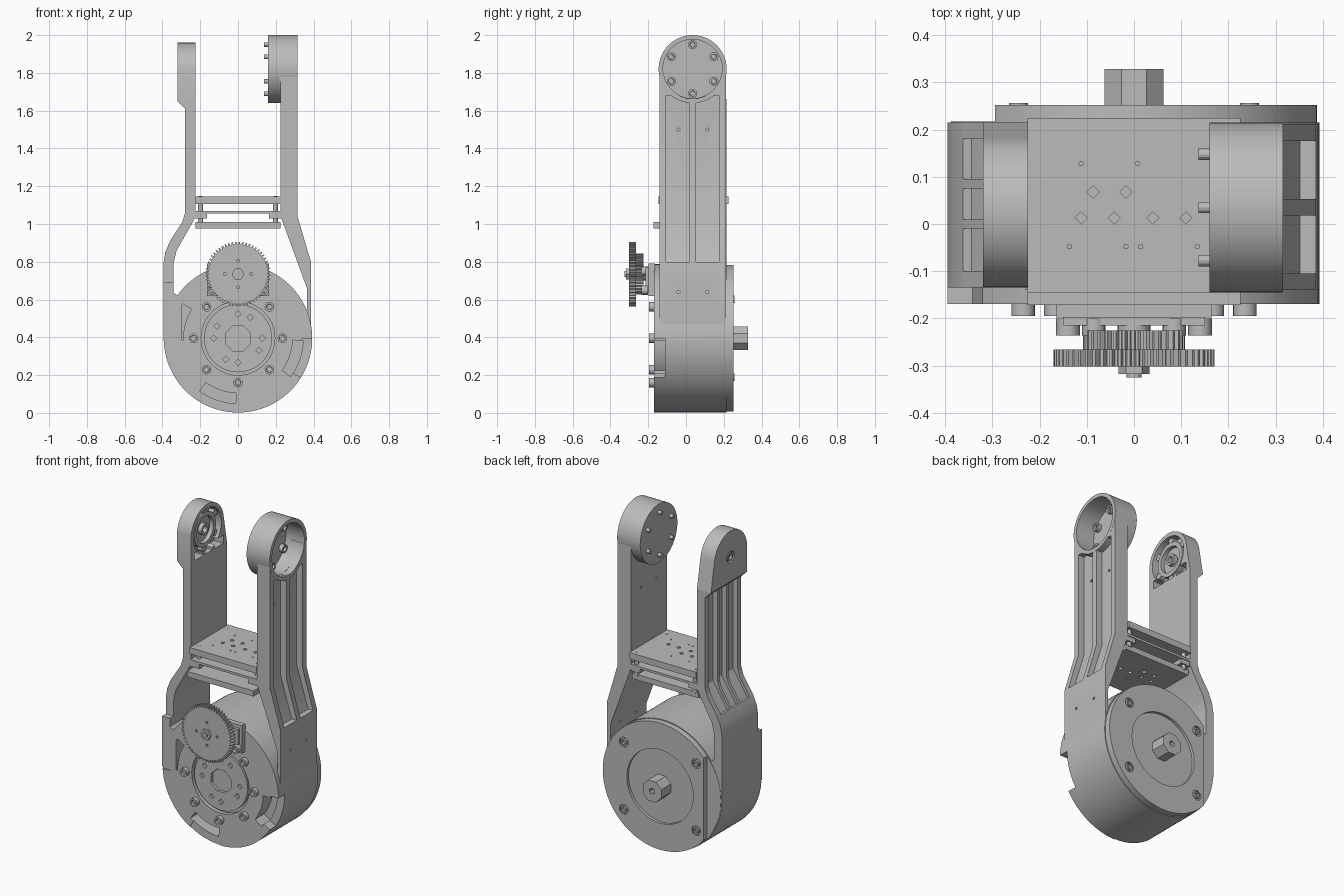
import bpy, bmesh
from math import sin, cos, pi, radians

cube = bpy.data.objects.get("Cube")
if cube:
    bpy.data.objects.remove(cube, do_unlink=True)

grey = bpy.data.materials.new("plain grey")
grey.use_nodes = True
grey.diffuse_color = (0.5, 0.5, 0.5, 1)
grey.node_tree.nodes["Principled BSDF"].inputs["Base Color"].default_value = (0.5, 0.5, 0.5, 1)

DRUM = (0, 0.395)      # drum axis in x, z
GEAR = (0, 0.735)      # gear axis in x, z
JOINT = (0.035, 1.82)  # right joint axis in y, z
PIVOT = (0.025, 1.80)  # left joint axis in y, z


def prism(name, pts, axis, a, b, socket=0):
    """Extrude a 2D outline along an axis from a to b; socket sinks the first cap."""
    place = {"x": lambda p, t: (t, p[0], p[1]),
             "y": lambda p, t: (p[0], t, p[1]),
             "z": lambda p, t: (p[0], p[1], t)}[axis]
    bm = bmesh.new()
    low = [bm.verts.new(place(p, a)) for p in pts]
    high = [bm.verts.new(place(p, b)) for p in pts]
    cap = bm.faces.new(low)
    bm.faces.new(high)
    for i in range(len(pts)):
        j = (i + 1) % len(pts)
        bm.faces.new((low[i], low[j], high[j], high[i]))
    bmesh.ops.recalc_face_normals(bm, faces=bm.faces)
    if socket:
        bmesh.ops.inset_region(bm, faces=[cap], thickness=socket)
        bmesh.ops.inset_region(bm, faces=[cap], thickness=0.001, depth=-abs(b - a) * 0.5)
    me = bpy.data.meshes.new(name)
    bm.to_mesh(me)
    bm.free()
    me.materials.append(grey)
    ob = bpy.data.objects.new(name, me)
    bpy.context.collection.objects.link(ob)
    return ob


def ring_pts(c, r, n=48, turn=0):
    return [(c[0] + r * cos(radians(turn) + 2 * pi * i / n),
             c[1] + r * sin(radians(turn) + 2 * pi * i / n)) for i in range(n)]


def polar(c, r, deg):
    return (c[0] + r * cos(radians(deg)), c[1] + r * sin(radians(deg)))


def disc(name, axis, c, r, a, b, n=48, turn=0, socket=0):
    return prism(name, ring_pts(c, r, n, turn), axis, a, b, socket)


def box(name, x, y, z):
    return prism(name, [(x[0], y[0]), (x[1], y[0]), (x[1], y[1]), (x[0], y[1])], "z", *z)


def sector(name, c, r0, r1, a0, a1, y0, y1, n=12):
    angles = [a0 + (a1 - a0) * i / n for i in range(n + 1)]
    pts = [polar(c, r1, t) for t in angles] + [polar(c, r0, t) for t in reversed(angles)]
    return prism(name, pts, "y", y0, y1)


def cut(target, *cutters):
    for c in cutters:
        m = target.modifiers.new("cut", "BOOLEAN")
        m.operation, m.solver, m.object = "DIFFERENCE", "EXACT", c
        with bpy.context.temp_override(object=target, active_object=target):
            bpy.ops.object.modifier_apply(modifier=m.name)
        bpy.data.objects.remove(c, do_unlink=True)


def gear(name, c, r, teeth, depth, a, b):
    pts = []
    for i in range(teeth):
        for f, rr in ((0, r - depth), (0.3, r - depth), (0.45, r), (0.8, r)):
            pts.append(polar(c, rr, 360 * (i + f) / teeth))
    return prism(name, pts, "y", a, b)


# Drum housing with front recess and three stepped arc slots
drum = disc("drum_housing", "y", DRUM, 0.393, -0.17, 0.215, 96)
cut(drum, disc("c", "y", DRUM, 0.195, -0.3, -0.145))
for start in (-36, 148, 234):
    cut(drum, sector("c", DRUM, 0.29, 0.345, start, start + 34, -0.3, -0.08),
        sector("c", DRUM, 0.34, 0.5, start + 4, start + 36, -0.3, -0.165 if start > 0 else -0.11))

# Front hub with octagonal bore and small square holes
hub = disc("front_hub", "y", DRUM, 0.18, -0.165, -0.14)
cut(hub, disc("c", "y", DRUM, 0.072, -0.3, -0.148, 8, 22.5))
for k in range(8):
    cut(hub, disc("c", "y", polar(DRUM, 0.128, 45 * k + 0.1 + (15 if k % 2 else 0)),
                  0.017, -0.3, -0.15, 4))
for k in range(8):
    if k != 2:
        disc("front_screw", "y", polar(DRUM, 0.235, 45 * k), 0.025, -0.195, -0.165, 20, 0, 0.01)

# Rear cover with flat side, recess, screws and drive shaft
cover = disc("rear_cover", "y", DRUM, 0.388, 0.21, 0.252, 96)
cut(cover, box("c", (-0.6, -0.295), (0.217, 0.4), (-0.2, 1)),
    disc("c", "y", DRUM, 0.225, 0.235, 0.4))
for a in (40, 140, 220, 320):
    cut(cover, disc("c", "y", polar(DRUM, 0.32, a), 0.03, 0.242, 0.4, 20))
    disc("rear_screw", "y", polar(DRUM, 0.32, a), 0.02, 0.256, 0.235, 16, 0, 0.008)
disc("drive_shaft", "y", DRUM, 0.068, 0.329, 0.2, 8, 22.5, 0.05)

# Gear train on the front bracket
bracket = box("gear_bracket", (-0.165, 0.165), (-0.198, -0.165), (0.62, 0.79))
box("gear_bracket_boss", (-0.15, 0.15), (-0.215, -0.19), (0.64, 0.77))
for x in (-0.14, -0.085, 0.085, 0.14):
    disc("bracket_screw", "y", (x, 0.65 if abs(x) > 0.1 else 0.8 - 0.05), 0.025,
         -0.236, -0.2, 16, 0, 0.01)
big = gear("large_gear", GEAR, 0.171, 56, 0.014, -0.302, -0.266)
for k in range(4):
    cut(big, disc("c", "y", polar(GEAR, 0.07, 90 * k), 0.008, -0.4, -0.285, 8))
gear("small_gear", GEAR, 0.108, 34, 0.012, -0.268, -0.226)
disc("gear_axle", "y", GEAR, 0.035, -0.23, -0.17, 24)
disc("gear_nut", "y", GEAR, 0.033, -0.318, -0.3, 6)
disc("gear_bolt_end", "y", GEAR, 0.016, -0.325, -0.31, 12)

# Right arm with two outer pockets
right_arm = prism("right_arm", [
    (0.386, 0.4), (0.386, 0.8), (0.315, 1.04), (0.315, 1.8), (0.226, 1.8),
    (0.226, 1.04), (0.365, 0.66), (0.365, 0.4)], "y", -0.14, 0.212)
pocket = [(0.5, 0.8), (0.5, 1.68), (0.275, 1.68), (0.275, 1.05), (0.352, 0.8)]
for y0, y1 in ((-0.105, 0.018), (0.053, 0.176)):
    cut(right_arm, prism("c", pocket, "y", y0, y1))
for y in (-0.04, 0.112):
    for z in (0.64, 1.5):
        cut(right_arm, disc("c", "x", (y, z), 0.008, 0.2, 0.5, 8))

# Right joint cup, bored from outside, with six screws
cut(right_arm, disc("c", "x", JOINT, 0.155, 0.1, 0.5, 64))
cup = disc("right_joint_cup", "x", JOINT, 0.18, 0.16, 0.316, 64)
cut(cup, disc("c", "x", JOINT, 0.157, 0.19, 0.5, 64))
for k in range(6):
    p = polar(JOINT, 0.13, 30 + 60 * k)
    disc("joint_screw_head", "x", p, 0.024, 0.215, 0.185, 16, 0, 0.01)
    disc("joint_screw_end", "x", p, 0.012, 0.137, 0.165, 12)

# Left arm with outer grooves
left_arm = prism("left_arm", [
    (-0.395, 0.38), (-0.395, 0.79), (-0.385, 0.85), (-0.36, 0.91), (-0.295, 1.01),
    (-0.28, 1.06), (-0.28, 1.61), (-0.32, 1.65), (-0.225, 1.65), (-0.225, 1.04),
    (-0.245, 1.0), (-0.325, 0.86), (-0.342, 0.79), (-0.342, 0.64), (-0.34, 0.38)],
    "y", -0.135, 0.215)
groove = [(-0.5, 0.93), (-0.5, 1.615), (-0.25, 1.615), (-0.25, 1.05), (-0.345, 0.9)]
grooves_y = [(-0.1, -0.01), (0.01, 0.075), (0.095, 0.18)]
for y0, y1 in grooves_y:
    cut(left_arm, prism("c", groove, "y", y0, y1))
prism("left_side_wall", [(-0.395, 0.38), (-0.395, 0.69), (-0.342, 0.69), (-0.342, 0.64),
                         (-0.3, 0.6), (-0.3, 0.38)], "y", -0.17, 0.215)

# Left joint head, rounded on top and bored from inside
arc = [polar(PIVOT, 0.16, 10 + 160 * i / 32) for i in range(33)]
head = prism("left_joint_head", arc + [(-0.135, 1.65), (0.215, 1.65)], "x", -0.32, -0.225)
cut(head, disc("c", "x", PIVOT, 0.135, -0.28, -0.1))
for y0, y1 in grooves_y:
    cut(head, box("c", (-0.29, -0.1), (y0, y1), (1.66, 1.71)))
cut(head, disc("c", "x", PIVOT, 0.035, -0.4, -0.305, 24))
bearing = disc("left_bearing", "x", PIVOT, 0.105, -0.285, -0.24)
cut(bearing, disc("c", "x", PIVOT, 0.08, -0.265, -0.1))
disc("pivot_screw", "x", PIVOT, 0.026, -0.318, -0.295, 16, 0, 0.01)
disc("pivot_end", "x", PIVOT, 0.035, -0.24, -0.29, 16, 0, 0.015)
for k in range(6):
    disc("bearing_lug", "x", polar(PIVOT, 0.118, 60 * k + 30), 0.02, -0.245, -0.285, 12)

# Cross decks between the arms
top_deck = box("top_deck", (-0.226, 0.226), (-0.145, 0.225), (1.106, 1.145))
mid_deck = box("middle_deck", (-0.226, 0.226), (-0.14, 0.215), (1.056, 1.07))
low_deck = box("lower_deck", (-0.226, 0.226), (-0.172, 0.2), (0.976, 1.01))
holes = [(-0.087, 0.068), (-0.017, 0.068), (-0.112, 0.013), (-0.042, 0.013), (0.04, 0.013), (0.11, 0.013)]
pins = [(-0.112, 0.128), (0.008, 0.128), (-0.137, -0.048), (-0.017, -0.048), (0.014, -0.048), (0.134, -0.048)]
for deck in (top_deck, low_deck):
    for p in holes:
        cut(deck, disc("c", "z", p, 0.013, 0.9, 1.3, 4))
    for p in pins:
        cut(deck, disc("c", "z", p, 0.005, 0.9, 1.3, 6))
for s in (-1, 1):
    box("deck_bracket", sorted((s * 0.165, s * 0.23)), (-0.14, 0.21), (1.028, 1.06))
    for y in (-0.095, 0.193):
        disc("deck_spacer", "z", (s * 0.198, y), 0.013, 1.0, 1.11, 12)
        disc("deck_screw", "z", (s * 0.198, y), 0.01, 1.147, 1.14, 4)

# Smooth round walls, keep crisp edges
for ob in bpy.context.scene.objects:
    ob.select_set(ob.type == "MESH")
bpy.context.view_layer.objects.active = drum
bpy.ops.object.shade_smooth_by_angle(angle=radians(25))
